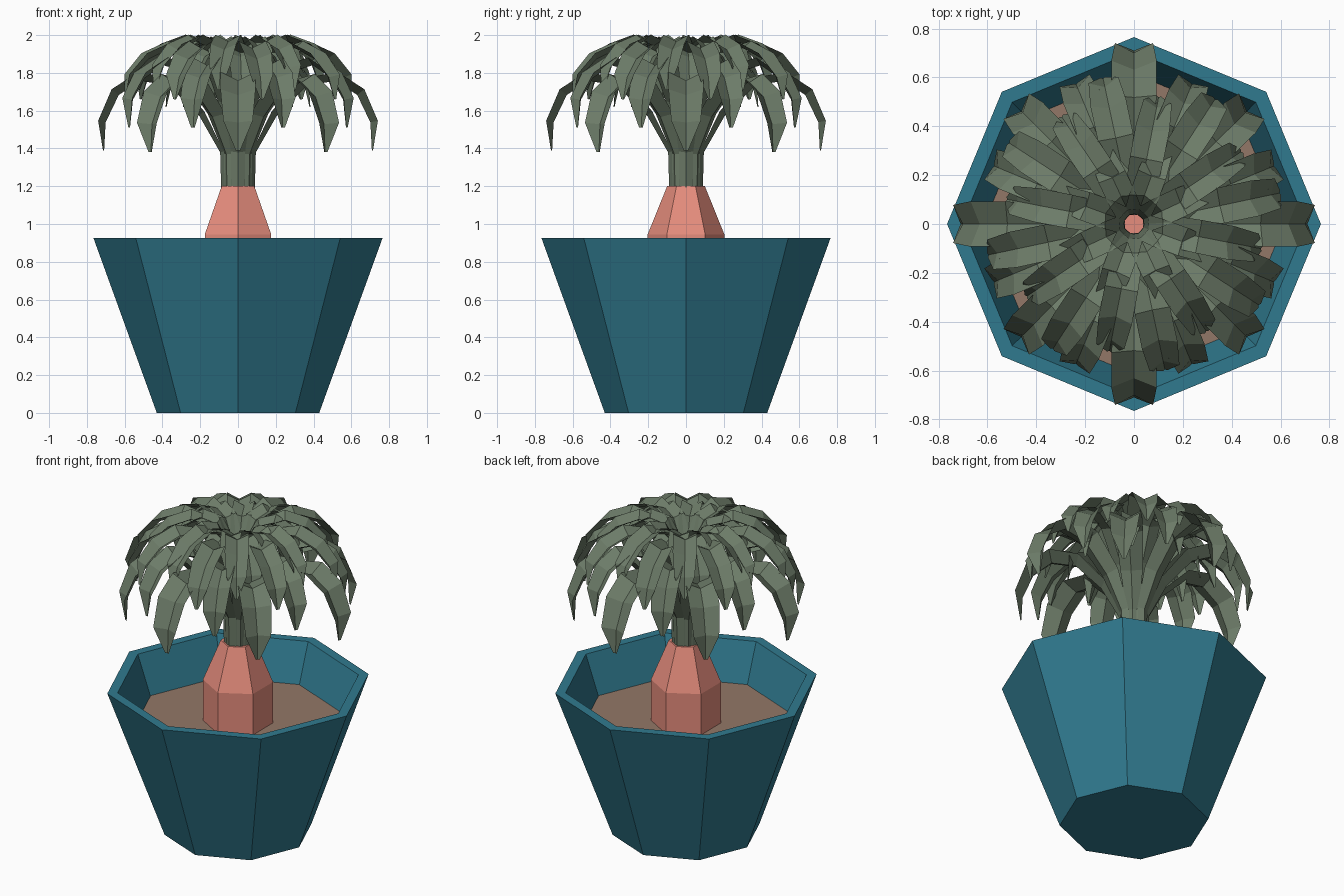
import bpy, bmesh, math
from mathutils import Vector

if "Cube" in bpy.data.objects:
    bpy.data.objects.remove(bpy.data.objects["Cube"])


def mat(name, col):
    m = bpy.data.materials.new(name)
    m.diffuse_color = (*col, 1)
    m.use_nodes = True
    m.node_tree.nodes["Principled BSDF"].inputs["Base Color"].default_value = m.diffuse_color
    return m


TEAL = mat("teal_pot", (0.030, 0.195, 0.275))
SOIL = mat("brown_soil", (0.29, 0.186, 0.136))
PINK = mat("pink_trunk", (0.79, 0.266, 0.205))
LEAF = mat("leaf_green", (0.150, 0.198, 0.138))


def finish(bm, name, material):
    me = bpy.data.meshes.new(name)
    bm.to_mesh(me)
    bm.free()
    me.materials.append(material)
    ob = bpy.data.objects.new(name, me)
    bpy.context.collection.objects.link(ob)
    return ob


def lathe(name, profile, sides, material, start=0.0):
    """Rings of (radius, z) joined by flat sides, capped at both ends."""
    bm = bmesh.new()
    rings = []
    for r, z in profile:
        rings.append([bm.verts.new((r * math.cos(start + math.tau * i / sides),
                                    r * math.sin(start + math.tau * i / sides), z))
                      for i in range(sides)])
    for a, b in zip(rings, rings[1:]):
        for i in range(sides):
            j = (i + 1) % sides
            bm.faces.new((a[i], a[j], b[j], b[i]))
    bm.faces.new(rings[0][::-1])
    bm.faces.new(rings[-1])
    bmesh.ops.recalc_face_normals(bm, faces=bm.faces)
    return finish(bm, name, material)


# pot with rim and hollow top, soil and trunk
lathe("pot", [(0.43, 0), (0.765, 0.925), (0.705, 0.925), (0.61, 0.665)], 8, TEAL)
lathe("soil", [(0.60, 0.668), (0.615, 0.685)], 8, SOIL)
lathe("trunk", [(0.203, 0.67), (0.203, 0.945), (0.10, 1.2)], 6, PINK, math.pi / 2)


def add_leaf(bm, path, widths, angle, fold=0.4):
    """V-folded strip that follows an (r, z) path, turned around z."""
    out = Vector((math.cos(angle), math.sin(angle), 0))
    side = Vector((-math.sin(angle), math.cos(angle), 0))
    rows = []
    for i, ((r, z), w) in enumerate(zip(path, widths)):
        p, q = path[max(i - 1, 0)], path[min(i + 1, len(path) - 1)]
        t = Vector((q[0] - p[0], q[1] - p[1])).normalized()
        normal = out * -t.y + Vector((0, 0, t.x))
        mid = out * r + Vector((0, 0, z))
        lift = normal * (w * fold)
        rows.append([bm.verts.new(mid + side * w + lift),
                     bm.verts.new(mid - lift * 0.3),
                     bm.verts.new(mid - side * w + lift)])
    for a, b in zip(rows, rows[1:]):
        for k in (0, 1):
            bm.faces.new((a[k], b[k], b[k + 1], a[k + 1]))


WIDTHS = [0.035, 0.038, 0.068, 0.084, 0.092, 0.093, 0.078, 0.012]

OUTER = [(0.085, 1.19), (0.09, 1.38), (0.20, 1.58), (0.36, 1.74), (0.52, 1.77),
         (0.64, 1.69), (0.71, 1.54), (0.71, 1.39)]
DIAGONAL = [(r * 0.92, z - 0.01) for r, z in OUTER]
MIDDLE = [(0.075, 1.19), (0.08, 1.40), (0.16, 1.64), (0.29, 1.81), (0.43, 1.85),
          (0.54, 1.78), (0.61, 1.66), (0.62, 1.51)]
UPPER = [(0.055, 1.19), (0.06, 1.42), (0.10, 1.70), (0.21, 1.90), (0.36, 1.94),
         (0.49, 1.88), (0.58, 1.78), (0.61, 1.66)]
HIGH = [(0.05, 1.19), (0.055, 1.42), (0.07, 1.72), (0.15, 1.93), (0.27, 1.975),
        (0.39, 1.93), (0.49, 1.83), (0.53, 1.71)]
INNER = [(0.05, 1.19), (0.05, 1.40), (0.05, 1.66), (0.10, 1.86), (0.18, 1.93),
         (0.27, 1.89), (0.35, 1.77), (0.38, 1.62)]
CROWN = [(0.04, 1.19), (0.04, 1.40), (0.04, 1.64), (0.06, 1.83), (0.12, 1.94),
         (0.21, 1.97), (0.31, 1.91), (0.37, 1.80)]

# leaf layers: name, count, first angle, path from stem to tip, width factor
LAYERS = [
    ("outer_leaves", 4, 0, OUTER, 1.0),
    ("diagonal_leaves", 4, 45, DIAGONAL, 0.95),
    ("middle_leaves", 8, 22.5, MIDDLE, 0.85),
    ("upper_leaves", 8, 12, UPPER, 0.8),
    ("high_leaves", 8, 34, HIGH, 0.75),
    ("inner_leaves", 8, 3, INNER, 0.7),
    ("crown_leaves", 8, 25, CROWN, 0.65),
]
for name, count, first, path, k in LAYERS:
    bm = bmesh.new()
    for i in range(count):
        add_leaf(bm, path, [w * k for w in WIDTHS],
                 math.radians(first + 360 * i / count))
    finish(bm, name, LEAF)
